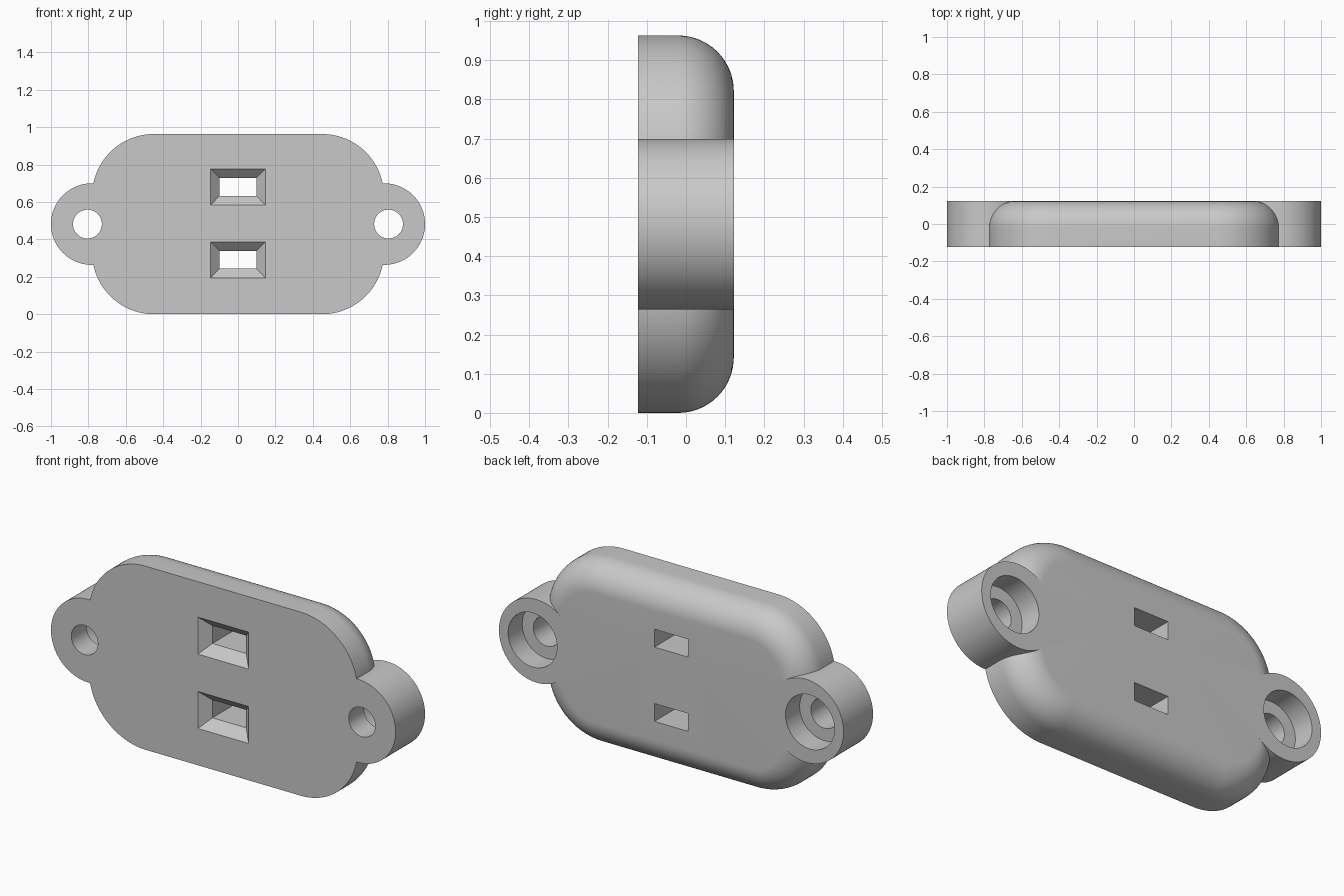
import bpy, bmesh
from math import sin, cos, pi, radians

cube = bpy.data.objects.get("Cube")
if cube:
    bpy.data.objects.remove(cube, do_unlink=True)

FRONT, BACK = -0.122, 0.122
MID_Z = 0.4815
HALF_W, HALF_H, CORNER, FILLET = 0.78, 0.4815, 0.33, 0.142

grey = bpy.data.materials.new("plain grey")
grey.use_nodes = True
grey.diffuse_color = (0.58, 0.58, 0.58, 1)
grey.node_tree.nodes["Principled BSDF"].inputs["Base Color"].default_value = grey.diffuse_color


def circle(cx, r, n=96):
    return [(cx + r * cos(2 * pi * i / n), MID_Z + r * sin(2 * pi * i / n)) for i in range(n)]


def rectangle(cz, w, h):
    return [(w, cz - h), (w, cz + h), (-w, cz + h), (-w, cz - h)]


def rounded_outline(inset, n=28):
    """Rounded rectangle shrunk evenly by the inset."""
    r = CORNER - inset
    pts = []
    for q, (sx, sz) in enumerate([(1, 1), (-1, 1), (-1, -1), (1, -1)]):
        for i in range(n + 1):
            a = (q + i / n) * pi / 2
            pts.append((sx * (HALF_W - CORNER) + r * cos(a),
                        MID_Z + sz * (HALF_H - CORNER) + r * sin(a)))
    return pts


def loft(name, sections):
    """Closed solid through (y, outline) sections."""
    bm = bmesh.new()
    rings = [[bm.verts.new((x, y, z)) for x, z in pts] for y, pts in sections]
    for a, b in zip(rings, rings[1:]):
        for i in range(len(a)):
            j = (i + 1) % len(a)
            bm.faces.new((a[i], a[j], b[j], b[i]))
    bm.faces.new(rings[0])
    bm.faces.new(rings[-1])
    bmesh.ops.recalc_face_normals(bm, faces=bm.faces)
    mesh = bpy.data.meshes.new(name)
    bm.to_mesh(mesh)
    bm.free()
    mesh.materials.append(grey)
    obj = bpy.data.objects.new(name, mesh)
    bpy.context.collection.objects.link(obj)
    return obj


def combine(target, other, operation):
    other.hide_render = True
    mod = target.modifiers.new(other.name, "BOOLEAN")
    mod.operation, mod.solver, mod.object = operation, "EXACT", other
    bpy.context.view_layer.objects.active = target
    bpy.ops.object.modifier_apply(modifier=mod.name)
    bpy.data.objects.remove(other, do_unlink=True)


# Plate body with a rounded rear edge
steps = 16
fillet = [(BACK - FILLET * (1 - sin(a)), rounded_outline(FILLET * (1 - cos(a))))
          for a in (i / steps * pi / 2 for i in range(steps + 1))]
plate = loft("mounting_plate", [(FRONT, rounded_outline(0))] + fillet)

# Round screw ears at both ends
for side in (-1, 1):
    combine(plate, loft("ear", [(FRONT, circle(side * 0.782, 0.218)),
                                (BACK, circle(side * 0.782, 0.218))]), "UNION")

# Screw holes, counterbored from the rear
for side in (-1, 1):
    x = side * 0.805
    combine(plate, loft("screw_hole", [(FRONT - 0.1, circle(x, 0.077)), (0.005, circle(x, 0.077)),
                                       (0.005, circle(x, 0.142)), (BACK + 0.1, circle(x, 0.142))]),
            "DIFFERENCE")

# Rectangular slots with a chamfered front mouth
for z in (0.29, 0.68):
    combine(plate, loft("slot", [(FRONT - 0.01, rectangle(z, 0.157, 0.107)),
                                 (FRONT + 0.05, rectangle(z, 0.098, 0.047)),
                                 (BACK + 0.1, rectangle(z, 0.098, 0.047))]), "DIFFERENCE")

# Smooth curves, crisp edges
bpy.ops.object.select_all(action="DESELECT")
plate.select_set(True)
bpy.context.view_layer.objects.active = plate
bpy.ops.object.shade_smooth_by_angle(angle=radians(30))
